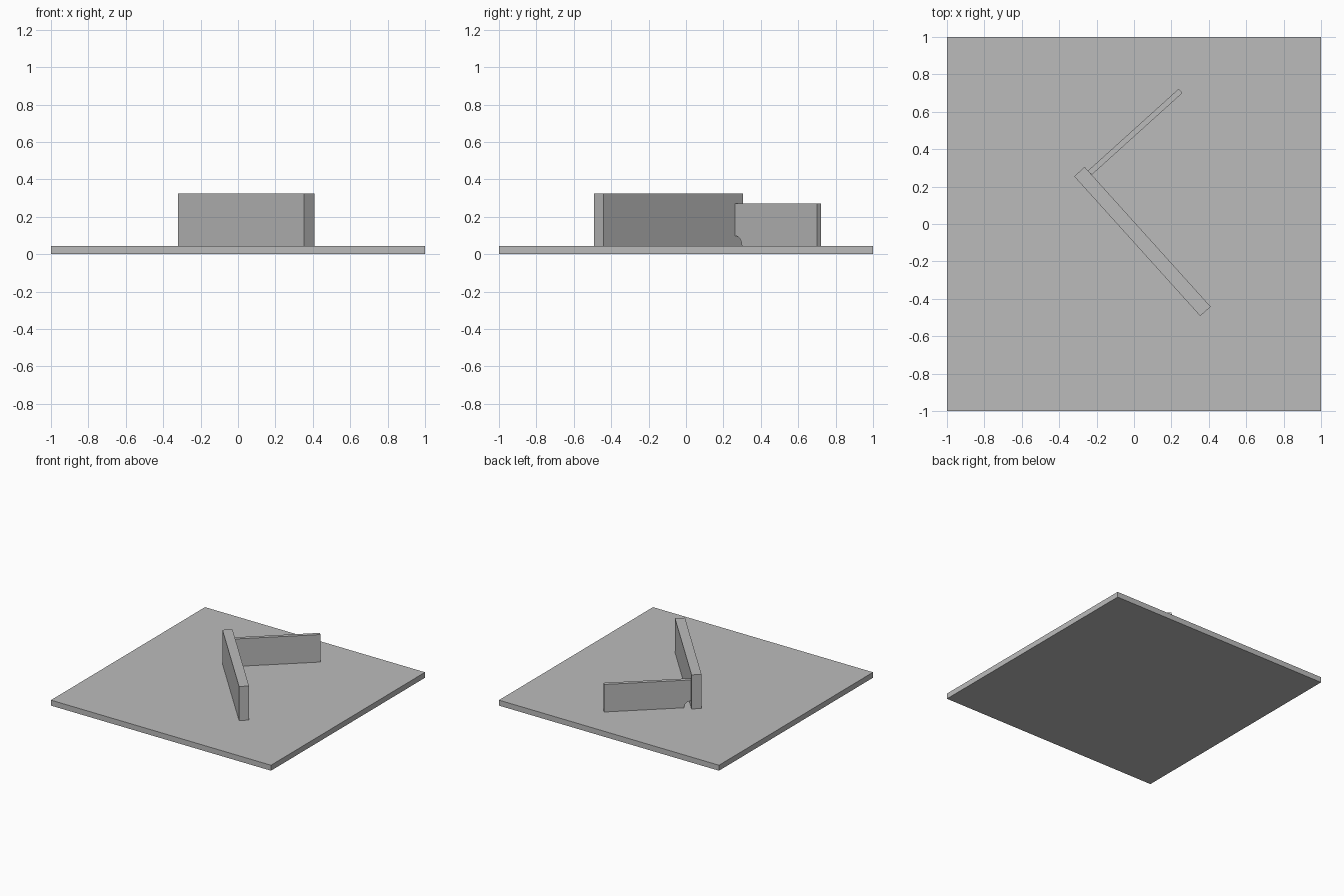
import bpy
import bmesh
from math import atan2, cos, sin, pi
from mathutils import Matrix, Vector

if "Cube" in bpy.data.objects:
    bpy.data.objects.remove(bpy.data.objects["Cube"], do_unlink=True)

grey = bpy.data.materials.new("plain grey")
grey.use_nodes = True
grey.diffuse_color = (0.5, 0.5, 0.5, 1)
grey.node_tree.nodes["Principled BSDF"].inputs["Base Color"].default_value = (0.5, 0.5, 0.5, 1)

BASE_TOP = 0.045


def panel(name, profile, thickness, start, angle, bottom):
    """Upright slab: side profile (length, height) extruded across its thickness."""
    bm = bmesh.new()
    face = bm.faces.new([bm.verts.new((u, -thickness / 2, w)) for u, w in profile])
    out = bmesh.ops.extrude_face_region(bm, geom=[face])
    moved = [v for v in out["geom"] if isinstance(v, bmesh.types.BMVert)]
    bmesh.ops.translate(bm, verts=moved, vec=(0, thickness, 0))
    bmesh.ops.recalc_face_normals(bm, faces=bm.faces)
    mesh = bpy.data.meshes.new(name)
    bm.to_mesh(mesh)
    bm.free()
    mesh.materials.append(grey)
    obj = bpy.data.objects.new(name, mesh)
    obj.matrix_world = Matrix.Translation((*start, bottom)) @ Matrix.Rotation(angle, 4, "Z")
    bpy.context.collection.objects.link(obj)
    return obj


def rectangle(length, height):
    return [(0, 0), (length, 0), (length, height), (0, height)]


# Square base plate
panel("base_plate", rectangle(2, BASE_TOP), 2, (-1, 0), 0, 0)

# Thick main wall, set diagonally
wall_start, wall_end = Vector((-0.292, 0.28)), Vector((0.382, -0.467))
run = wall_end - wall_start
wall_angle = atan2(run.y, run.x)
panel("main_wall", rectangle(run.length, 0.28), 0.075, wall_start, wall_angle, BASE_TOP)

# Thin side wall, square to the main wall, with a rounded notch at its inner foot
length, height, notch = 0.653, 0.226, 0.053
arc = [(notch * sin(i * pi / 16), notch * cos(i * pi / 16)) for i in range(9)]
profile = arc + [(length, 0), (length, height), (0, height)]
panel("side_wall", profile, 0.03, (-0.236, 0.274), wall_angle + pi / 2, BASE_TOP)
